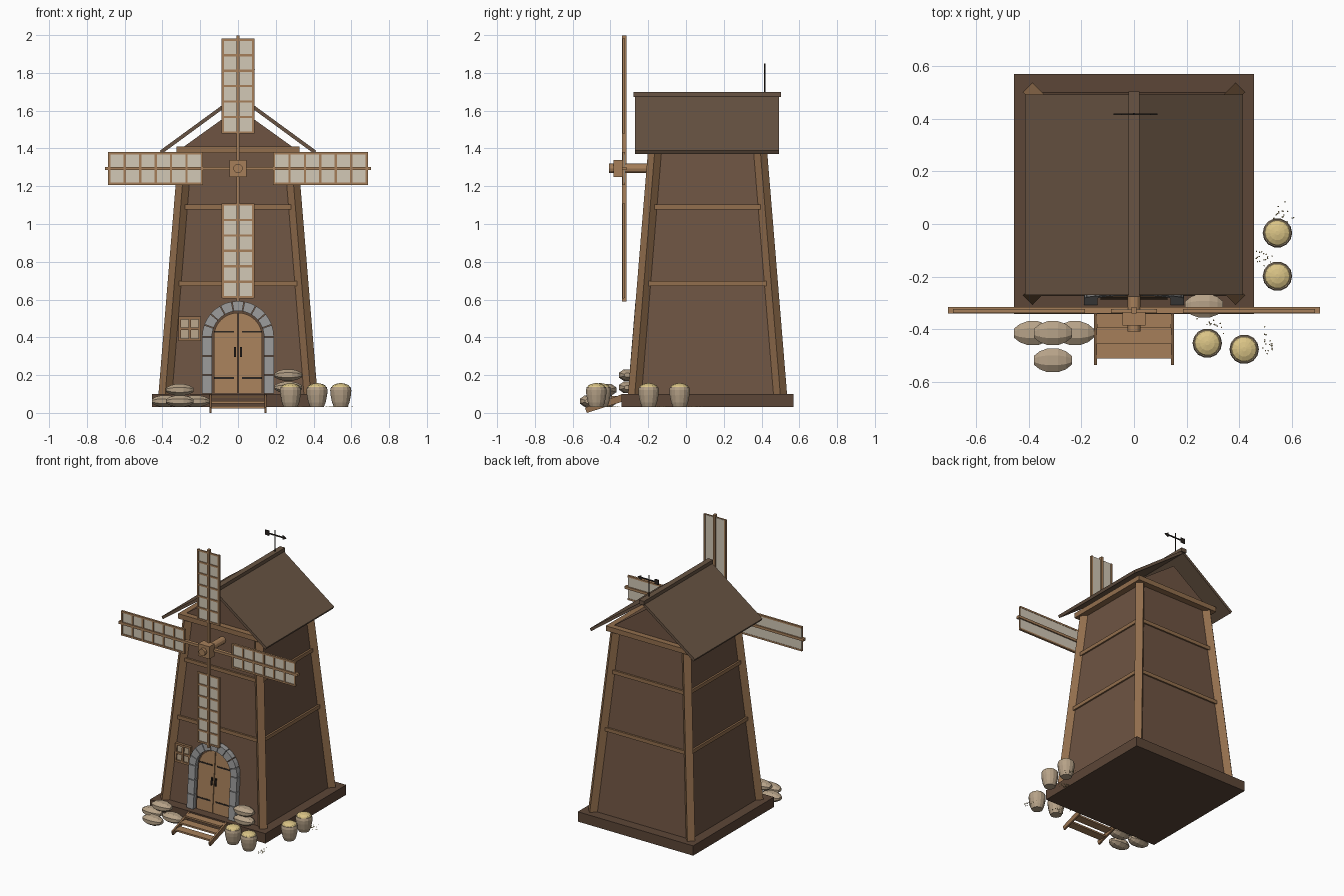
import bpy, bmesh, random
from math import sin, cos, pi
from mathutils import Matrix, Vector

if "Cube" in bpy.data.objects:
    bpy.data.objects.remove(bpy.data.objects["Cube"])
random.seed(4)


def material(name, rgb):
    m = bpy.data.materials.new(name)
    lin = [((c / 255 + 0.055) / 1.055) ** 2.4 for c in rgb] + [1]
    m.diffuse_color = lin
    m.use_nodes = True
    m.node_tree.nodes["Principled BSDF"].inputs["Base Color"].default_value = lin
    return m


WALL = material("wall brown", (110, 84, 66))
ROOF = material("roof brown", (104, 84, 67))
BASE = material("base brown", (92, 70, 55))
TIMBER = material("timber", (146, 110, 77))
WOOD = material("light wood", (166, 127, 90))
CLOTH = material("sail cloth", (210, 200, 182))
STONE = material("stone grey", (152, 152, 152))
SACK = material("sacking", (182, 162, 136))
GRAIN = material("grain", (218, 196, 134))
DARK = material("dark iron", (42, 36, 32))


def part(name, solids, mat, matrix=Matrix()):
    """One object from solids, each a list of point rings joined in order."""
    bm = bmesh.new()
    for rings in solids:
        rows = [[bm.verts.new(p) for p in ring] for ring in rings]
        n = len(rows[0])
        for a, b in zip(rows, rows[1:]):
            for i in range(n):
                j = (i + 1) % n
                bm.faces.new((a[i], a[j], b[j], b[i]))
        bm.faces.new(rows[0])
        bm.faces.new(rows[-1])
    bmesh.ops.recalc_face_normals(bm, faces=bm.faces)
    bm.transform(matrix)
    mesh = bpy.data.meshes.new(name)
    bm.to_mesh(mesh)
    bm.free()
    mesh.materials.append(mat)
    ob = bpy.data.objects.new(name, mesh)
    bpy.context.collection.objects.link(ob)
    return ob


def rect(x0, x1, z0, z1):
    return [(x0, z0), (x1, z0), (x1, z1), (x0, z1)]


def prism(outline, y0, y1):
    return [[(x, y, z) for x, z in outline] for y in (y0, y1)]


def box(x0, x1, y0, y1, z0, z1):
    return prism(rect(x0, x1, z0, z1), y0, y1)


def circle(x, y, z, r, n, turn=0):
    return [(x + r * cos(turn + 2 * pi * i / n), y + r * sin(turn + 2 * pi * i / n), z)
            for i in range(n)]


def lathe(profile, n, x=0, y=0):
    return [circle(x, y, z, r, n) for r, z in profile]


# Tower: tapered walls around a centre line set back from the origin
CY, FLOOR, EAVE = 0.114, 0.10, 1.38
CENTRE = Matrix.Translation((0, CY, 0))


def half(z):
    return 0.385 - 0.105 * (z - FLOOR) / (EAVE - FLOOR)


def on_wall(outline, d0, d1):
    """Plate on the sloping front wall, from depth d0 out to d1."""
    return [[(x, CY - half(z) - d, z) for x, z in outline] for d in (d0, d1)]


part("base_slab", [box(-.455, .455, CY - .455, CY + .455, .03, FLOOR)], BASE)
part("tower_walls", [[[(x * half(z), y * half(z), z) for x, y in rect(-1, 1, -1, 1)]
                      for z in (FLOOR, EAVE)]], WALL, CENTRE)
part("corner_posts", [[circle(sx * half(z), sy * half(z), z, .036, 4) for z in (FLOOR, EAVE)]
                      for sx in (-1, 1) for sy in (-1, 1)], TIMBER, CENTRE)
for k, side in enumerate(("front", "left", "back", "right")):
    beams = []
    for z in (.685, 1.09):
        h = half(z)
        beams.append(box(.02 - h, h - .02, -h - .012, .02 - h, z - .013, z + .013))
    beams.append(box(-.325, .325, -.325, -.265, 1.375, 1.41))
    part(side + "_beams", beams, TIMBER, CENTRE @ Matrix.Rotation(k * pi / 2, 4, "Z"))

# Roof: gable block, two sloping slabs, ridge beam
part("gable", [prism([(-.3, 1.4), (.3, 1.4), (0, 1.615)], CY - .285, CY + .285)], WALL)
for s, side in ((1, "left"), (-1, "right")):
    slab = [(0, 1.69), (s * .414, 1.388), (s * .404, 1.371), (0, 1.667)]
    part(side + "_roof", [prism(slab, -.27, .492)], ROOF)
part("ridge_beam", [box(-.02, .02, -.277, .502, 1.672, 1.70)], ROOF)

# Weather vane
vy = .417
part("weather_vane", [
    lathe([(.005, 1.69), (.005, 1.85)], 6, 0, vy),
    box(-.07, .07, vy - .003, vy + .003, 1.812, 1.82),
    box(-.078, -.045, vy - .003, vy + .003, 1.80, 1.835),
    prism([(.06, 1.80), (.09, 1.816), (.06, 1.832)], vy - .003, vy + .003)], DARK)

# Sails: four arms turned around the hub
HUB_Z, SAIL_Y = 1.294, -.327
for k, side in enumerate(("upper", "left", "lower", "right")):
    turn = Matrix.Translation((0, SAIL_Y, HUB_Z)) @ Matrix.Rotation(k * pi / 2, 4, "Y")
    bars = [box(-.009, .009, -.012, .012, 0, .705)]
    bars += [box(x - .006, x + .006, -.01, .005, .185, .687) for x in (-.081, .081)]
    for i in range(7):
        z = .191 + i * .0817
        bars.append(box(-.081, .081, -.009, 0, z - .006, z + .006))
    part(side + "_sail_frame", bars, WOOD, turn)
    part(side + "_sail_cloth", [box(-.08, .08, -.003, .003, .188, .684)], CLOTH, turn)
along_y = Matrix.Translation((0, 0, HUB_Z)) @ Matrix.Rotation(pi / 2, 4, "X")
part("sail_hub", [box(-.044, .044, -.385, -.325, HUB_Z - .044, HUB_Z + .044)], WOOD)
part("sail_shaft", [lathe([(.025, -CY), (.025, .408)], 12)], WOOD, along_y)

# Doorway: stone surround, double door, iron fittings
ARCH_Z, R_IN, R_OUT = .402, .138, .19


def arc(r, a0, a1, n):
    return [(r * cos(a0 + (a1 - a0) * i / n), ARCH_Z + r * sin(a0 + (a1 - a0) * i / n))
            for i in range(n + 1)]


stones = []
for i in range(3):
    z0 = FLOOR + i * .1007
    for s in (-1, 1):
        stones.append(on_wall(rect(s * R_IN, s * R_OUT, z0 + .002, z0 + .098), -.01, .037))
for i in range(9):
    a0, a1 = i * pi / 9 + .012, (i + 1) * pi / 9 - .012
    stones.append(on_wall(arc(R_OUT, a0, a1, 2) + arc(R_IN, a1, a0, 2), -.01, .037))
part("door_stones", stones, STONE)
part("door_recess", [on_wall([(-.14, FLOOR), (.14, FLOOR)] + arc(.14, 0, pi, 16), -.01, .008)], BASE)
leaves, straps = [], []
for s in (-1, 1):
    edge = arc(.128, pi / 2 - s * pi / 2, pi / 2 - s * .02, 8)
    leaves.append(on_wall([(s * .002, FLOOR + .004), (s * .128, FLOOR + .004)] + edge, -.01, .016))
    straps += [on_wall(rect(s * .02, s * .126, z, z + .009), .01, .019) for z in (.18, .425)]
    straps.append(on_wall(rect(s * .011, s * .02, .295, .348), .01, .026))
part("door_leaves", leaves, WOOD)
part("door_fittings", straps, DARK)

# Window with four panes
wx, wz = -.255, .445
part("window_panes", [on_wall(rect(wx - .05, wx + .05, wz - .055, wz + .055), -.01, .01)], SACK)
bars = [on_wall(rect(wx + o - .007, wx + o + .007, wz - .063, wz + .063), -.01, .02)
        for o in (-.053, 0, .053)]
bars += [on_wall(rect(wx - .06, wx + .06, wz + o - .007, wz + o + .007), -.01, .019)
         for o in (-.057, 0, .057)]
part("window_frame", bars, TIMBER)

# Front steps
rails = []
for s in (-1, 1):
    rails.append([[(x, y, z) for y, z in ((-.335, .1), (-.335, .06), (-.525, 0), (-.535, .028))]
                  for x in (s * .14, s * .152)])
part("step_rails", rails, TIMBER)
part("step_treads", [box(-.14, .14, -.395 - i * .058, -.335 - i * .058, .078 - i * .027, .09 - i * .027)
                     for i in range(3)], WOOD)

# Open grain sacks
for i, (x, y) in enumerate(((.278, -.452), (.418, -.475), (.544, -.034), (.544, -.198))):
    part(f"open_sack_{i + 1}", [lathe([(.036, .03), (.046, .055), (.054, .095), (.056, .12),
                                      (.052, .137), (.046, .137)], 14, x, y)], SACK)
    part(f"grain_heap_{i + 1}", [lathe([(.05, .134), (.044, .145), (.028, .153),
                                       (.008, .157)], 14, x, y)], GRAIN)

# Closed sacks lying in piles
lying = [(-.072, .018), (-.05, .037), (-.02, .049), (.02, .049), (.05, .037), (.072, .018)]
spots = ((-.384, -.414, .062), (-.224, -.414, .062), (-.308, -.517, .062), (-.308, -.414, .122),
         (.266, -.31, .135), (.266, -.31, .2))
for i, spot in enumerate(spots):
    lay = Matrix.Translation(spot) @ Matrix.Diagonal((1, 1, .68, 1)) @ Matrix.Rotation(pi / 2, 4, "Y")
    part(f"lying_sack_{i + 1}", [[circle(0, 0, z, r, 8, pi / 8) for z, r in lying]], SACK, lay)

# Spilled grain
specks = []
for cx, cy in ((.56, .04), (.49, -.13), (.29, -.385), (.495, -.46)):
    for _ in range(18):
        x, y = cx + random.gauss(0, .025), cy + random.gauss(0, .02)
        specks.append(lathe([(.003, .03), (.002, .034)], 5, x, y))
part("spilled_grain", specks, GRAIN)
